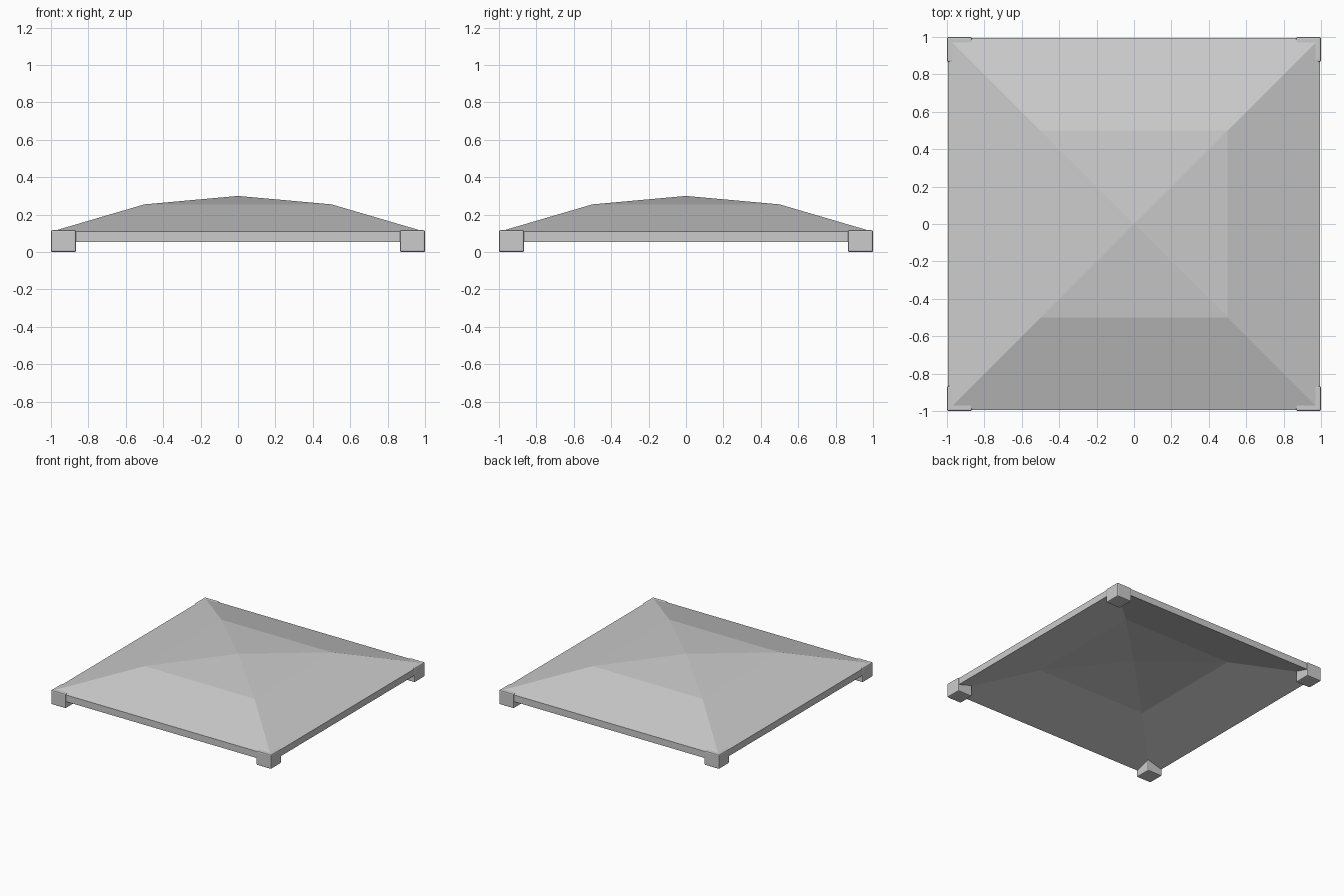
import bpy, bmesh

if "Cube" in bpy.data.objects:
    bpy.data.objects.remove(bpy.data.objects["Cube"])

THICK = 0.055
PROFILE = [(0.995, 0.11), (0.5, 0.255)]  # half-width, height of each square ring
APEX = 0.30


def make_object(name, bm):
    bmesh.ops.recalc_face_normals(bm, faces=bm.faces)
    mesh = bpy.data.meshes.new(name)
    bm.to_mesh(mesh)
    bm.free()
    obj = bpy.data.objects.new(name, mesh)
    bpy.context.collection.objects.link(obj)
    return obj


def bridge(bm, a, b):
    for i in range(4):
        j = (i + 1) % 4
        bm.faces.new((a[i], a[j], b[j], b[i]))


def roof_skin(bm, drop):
    """Two-pitch pyramid surface lowered by drop; returns its outer ring."""
    rings = [[bm.verts.new((sx * r, sy * r, z - drop))
              for sx, sy in ((-1, -1), (1, -1), (1, 1), (-1, 1))]
             for r, z in PROFILE]
    bridge(bm, rings[0], rings[1])
    tip = bm.verts.new((0, 0, APEX - drop))
    for i in range(4):
        bm.faces.new((rings[1][i], rings[1][(i + 1) % 4], tip))
    return rings[0]


# Roof: upper and lower skins joined by a vertical rim
bm = bmesh.new()
bridge(bm, roof_skin(bm, THICK), roof_skin(bm, 0))
make_object("roof_panel", bm)

# Corner feet: softly bevelled blocks poking just above the roof edge
SIZE, HEIGHT = 0.134, 0.117
for side, sx in (("left", -1), ("right", 1)):
    for end, sy in (("front", -1), ("back", 1)):
        bm = bmesh.new()
        bmesh.ops.create_cube(bm, size=1)
        bmesh.ops.scale(bm, vec=(SIZE, SIZE, HEIGHT), verts=bm.verts)
        c = 1 - SIZE / 2
        bmesh.ops.translate(bm, vec=(sx * c, sy * c, HEIGHT / 2), verts=bm.verts)
        foot = make_object(f"corner_foot_{end}_{side}", bm)
        bevel = foot.modifiers.new("soft_edges", 'BEVEL')
        bevel.width = 0.008
        bevel.segments = 2
